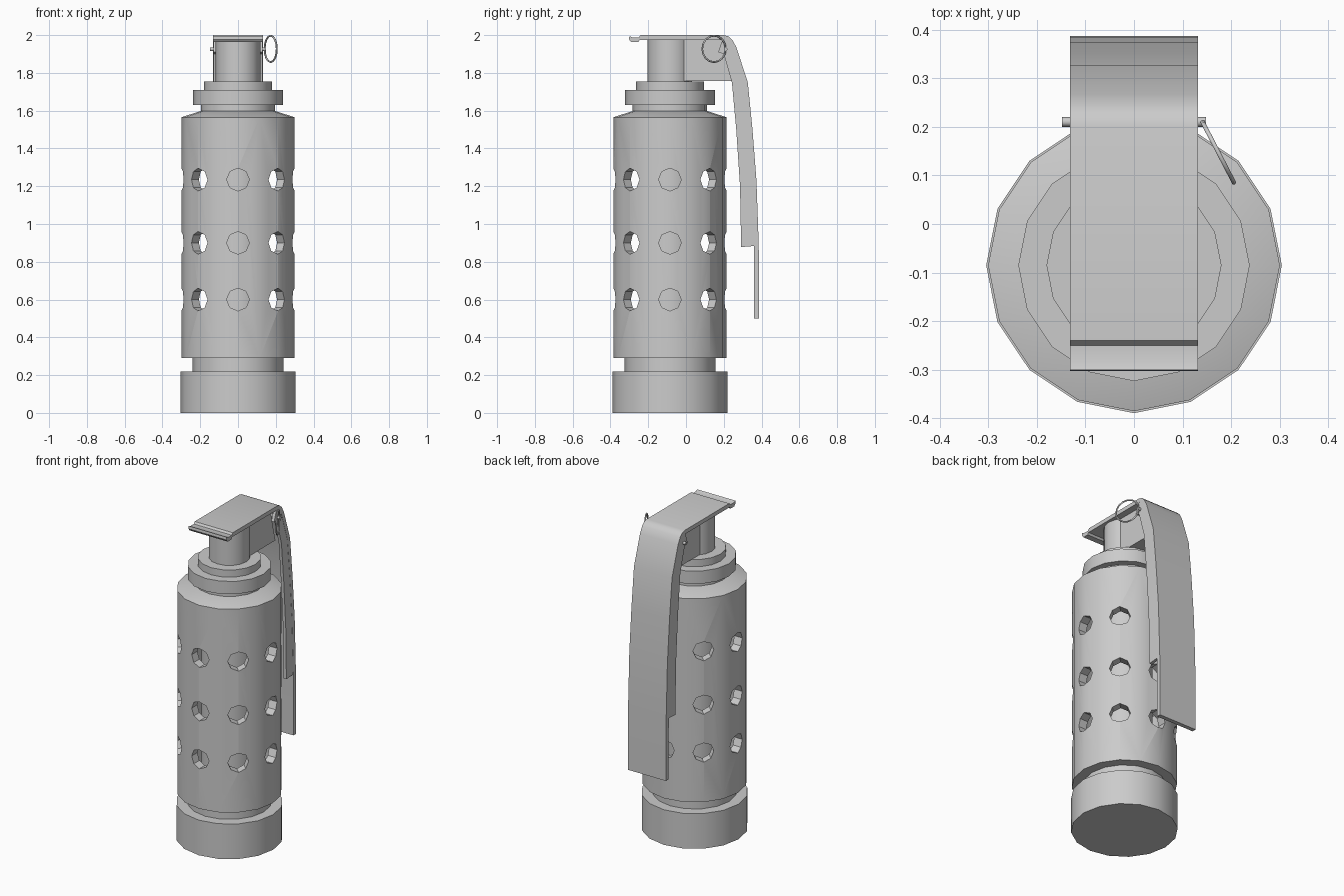
import bpy, bmesh
from math import pi, cos, sin, radians
from mathutils import Matrix, Vector

if "Cube" in bpy.data.objects:
    bpy.data.objects.remove(bpy.data.objects["Cube"])

AXIS_Y = -0.085
SIDES = 16


def finish(name, bm, angle=30):
    bmesh.ops.recalc_face_normals(bm, faces=bm.faces)
    mesh = bpy.data.meshes.new(name)
    bm.to_mesh(mesh)
    bm.free()
    ob = bpy.data.objects.new(name, mesh)
    bpy.context.collection.objects.link(ob)
    if angle:
        smooth(ob, angle)
    return ob


def smooth(ob, angle):
    bpy.ops.object.select_all(action='DESELECT')
    ob.select_set(True)
    bpy.context.view_layer.objects.active = ob
    bpy.ops.object.shade_smooth_by_angle(angle=radians(angle))


def revolve(name, profile, closed=False, angle=30):
    """Turn (radius, z) points around the body axis; open profiles get flat caps."""
    bm = bmesh.new()
    rings = []
    for r, z in profile:
        rings.append([bm.verts.new((r * sin(2 * pi * i / SIDES),
                                    AXIS_Y - r * cos(2 * pi * i / SIDES), z))
                      for i in range(SIDES)])
    pairs = list(zip(rings, rings[1:]))
    if closed:
        pairs.append((rings[-1], rings[0]))
    else:
        bm.faces.new(rings[0])
        bm.faces.new(rings[-1])
    for a, b in pairs:
        for i in range(SIDES):
            j = (i + 1) % SIDES
            bm.faces.new((a[i], a[j], b[j], b[i]))
    return finish(name, bm, angle)


def prism(name, outline, x0, x1):
    """Extrude a (y, z) side outline from x0 to x1."""
    bm = bmesh.new()
    face = bm.faces.new([bm.verts.new((x0, y, z)) for y, z in outline])
    new = bmesh.ops.extrude_face_region(bm, geom=[face])['geom']
    bmesh.ops.translate(bm, vec=(x1 - x0, 0, 0),
                        verts=[v for v in new if isinstance(v, bmesh.types.BMVert)])
    return finish(name, bm)


# Base, neck and inner charge
revolve("base_cap", [(0.304, 0), (0.304, 0.22)])
revolve("base_neck", [(0.24, 0.215), (0.24, 0.30)])
revolve("inner_charge", [(0.16, 0.29), (0.16, 1.56)])

# Perforated outer tube
tube = revolve("outer_tube", [(0.20, 0.29), (0.30, 0.29), (0.30, 1.565), (0.20, 1.597),
                              (0.10, 1.597), (0.10, 1.55), (0.245, 1.54), (0.245, 0.31),
                              (0.20, 0.31)], closed=True, angle=0)
bm = bmesh.new()
for z in (0.6, 0.9, 1.235):
    for k in range(8):
        a = k * pi / 4
        place = (Matrix.Translation((0, AXIS_Y, z)) @ Matrix.Rotation(a, 4, 'Z')
                 @ Matrix.Translation((0.28, 0, 0)) @ Matrix.Rotation(pi / 2, 4, 'Y'))
        bmesh.ops.create_cone(bm, cap_ends=True, segments=8, radius1=0.06,
                              radius2=0.06, depth=0.16, matrix=place)
cutter = finish("hole_cutter", bm, 0)
cutter.hide_render = True
mod = tube.modifiers.new("holes", 'BOOLEAN')
mod.object = cutter
mod.operation = 'DIFFERENCE'
mod.solver = 'EXACT'
bpy.context.view_layer.objects.active = tube
bpy.ops.object.modifier_apply(modifier=mod.name)
bpy.data.objects.remove(cutter)
smooth(tube, 30)

# Stepped collar and fuse post
revolve("collar", [(0.197, 1.59), (0.197, 1.63), (0.238, 1.63), (0.238, 1.71),
                   (0.18, 1.71), (0.18, 1.755)])
revolve("fuse_post", [(0.118, 1.75), (0.118, 1.978)])
prism("fuse_block", [(-0.05, 1.757), (0.242, 1.757), (0.215, 1.86), (0.19, 1.978),
                     (-0.05, 1.978)], -0.09, 0.09)

# Safety lever: bent plate with two side flanges
outer = [(-0.30, 1.995), (-0.285, 1.988), (-0.25, 1.988), (-0.24, 2.0), (0.20, 2.0),
         (0.225, 1.993), (0.245, 1.975), (0.267, 1.935), (0.327, 1.75), (0.352, 1.5),
         (0.373, 1.23), (0.385, 0.89), (0.387, 0.5)]
inner = [(0.361, 0.5), (0.359, 0.89), (0.347, 1.23), (0.326, 1.5), (0.301, 1.75),
         (0.245, 1.925), (0.225, 1.96), (0.205, 1.975), (-0.245, 1.975),
         (-0.253, 1.963), (-0.29, 1.963), (-0.302, 1.978)]
prism("lever_plate", outer + inner, -0.132, 0.132)
flange = [(0.195, 1.98), (0.225, 1.985), (0.26, 1.93), (0.32, 1.75), (0.347, 1.5),
          (0.368, 1.23), (0.38, 0.885), (0.292, 0.878), (0.286, 1.2), (0.266, 1.5),
          (0.243, 1.75), (0.20, 1.90), (0.17, 1.91)]
for side, label in ((-1, "left"), (1, "right")):
    prism("lever_flange_" + label, flange, side * 0.131, side * 0.112)

# Safety pin and pull ring
bpy.ops.mesh.primitive_cylinder_add(vertices=10, radius=0.01, depth=0.296,
                                    location=(0, 0.21, 1.925), rotation=(0, pi / 2, 0))
bpy.context.object.name = "safety_pin"
smooth(bpy.context.object, 40)
normal = Vector((0.135, 0.07, 0))
bpy.ops.mesh.primitive_torus_add(major_segments=16, minor_segments=6, major_radius=0.07,
                                 minor_radius=0.005, location=(0.173, 0.148, 1.927),
                                 rotation=normal.to_track_quat('Z', 'Y').to_euler())
bpy.context.object.name = "pull_ring"
smooth(bpy.context.object, 65)
